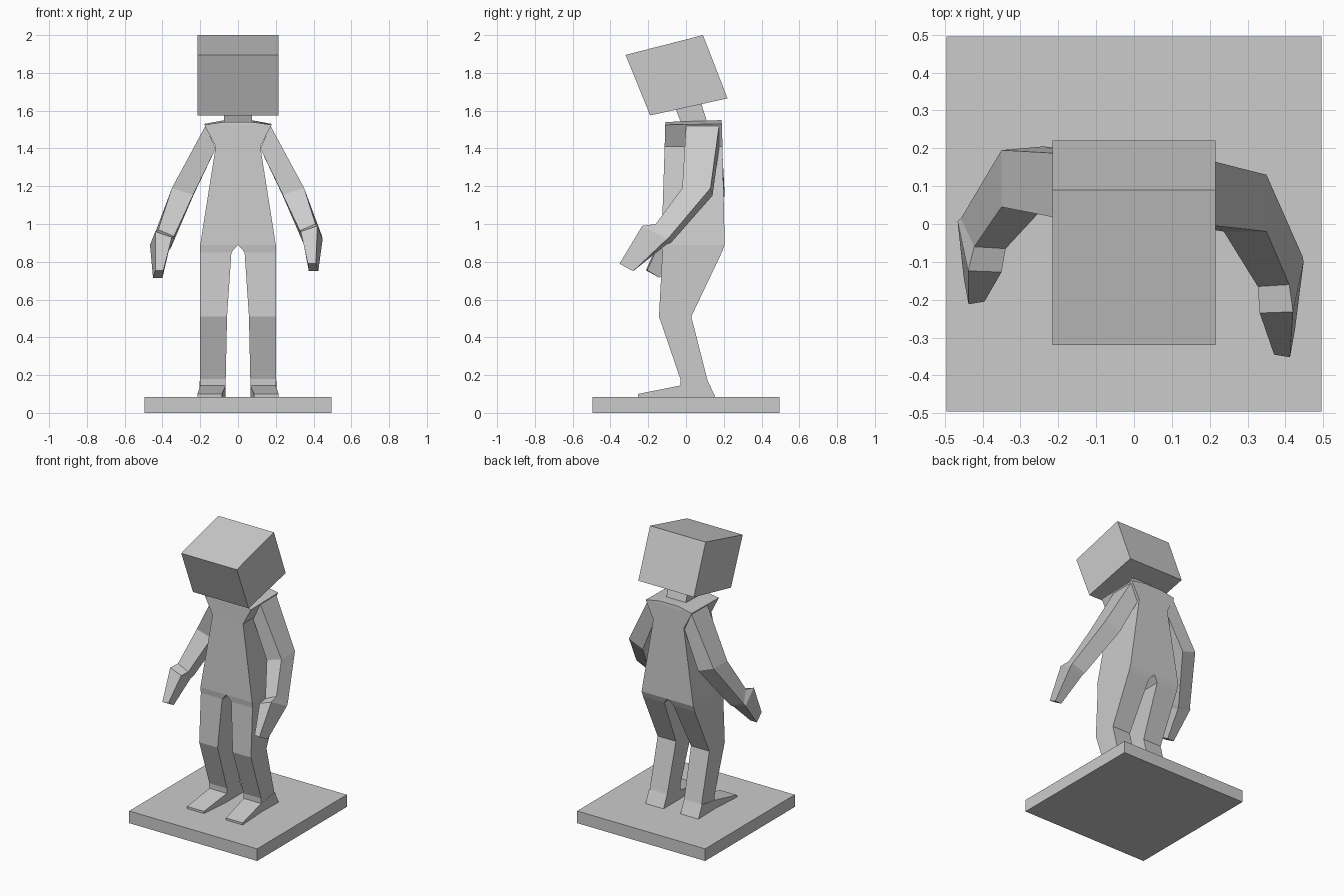
import bpy, bmesh

if "Cube" in bpy.data.objects:
    bpy.data.objects.remove(bpy.data.objects["Cube"])


def loft(name, sections):
    """Skin a row of equal-length point loops and cap both ends."""
    bm = bmesh.new()
    rings = [[bm.verts.new(p) for p in s] for s in sections]
    n = len(rings[0])
    for a, b in zip(rings, rings[1:]):
        for i in range(n):
            j = (i + 1) % n
            bm.faces.new((a[i], a[j], b[j], b[i]))
    bm.faces.new(rings[0])
    bm.faces.new(rings[-1])
    bmesh.ops.recalc_face_normals(bm, faces=bm.faces)
    mesh = bpy.data.meshes.new(name)
    bm.to_mesh(mesh)
    bm.free()
    obj = bpy.data.objects.new(name, mesh)
    bpy.context.collection.objects.link(obj)
    return obj


def side_prism(name, profile, w):
    """Extrude a (y, z) profile across the width."""
    return loft(name, [[(x, y, z) for y, z in profile] for x in (-w, w)])


def slab(x0, x1, yf, yb, zf, zb):
    """Four-point cross-section, front edge at zf and back edge at zb."""
    return [(x0, yf, zf), (x1, yf, zf), (x1, yb, zb), (x0, yb, zb)]


def upright(y_top, y_bot, x0, x1, z_top, z_bot):
    return [(x0, y_bot, z_bot), (x1, y_bot, z_bot), (x1, y_top, z_top), (x0, y_top, z_top)]


def mirror_x(obj):
    obj.modifiers.new("mirror", 'MIRROR').use_axis[0] = True


# Base plate
side_prism("base", [(-.495, 0), (.495, 0), (.495, .085), (-.495, .085)], .495)

# Tilted head and neck
side_prism("head", [(-.32, 1.895), (.09, 2.0), (.22, 1.665), (-.19, 1.575)], .215)
side_prism("neck", [(-.055, 1.61), (.08, 1.64), (.115, 1.53), (-.02, 1.52)], .075)

# Torso, from hips to the flared shoulder yoke
loft("torso", [
    slab(-.2, .2, -.13, .205, .89, .89),
    slab(-.118, .118, -.113, .193, 1.41, 1.41),
    slab(-.178, .178, -.11, .19, 1.525, 1.53),
    slab(-.07, .07, -.108, .188, 1.54, 1.55),
])

# Legs with bent knees
mirror_x(loft("leg", [
    slab(0, .2, -.13, .205, .89, .89),
    slab(.035, .2, -.125, .19, .85, .85),
    slab(.058, .2, -.143, .028, .51, .51),
    slab(.065, .2, -.03, .112, .18, .18),
    slab(.065, .2, -.03, .115, .145, .17),
]))

# Feet: heel, instep, toe
mirror_x(loft("foot", [
    upright(.115, .155, .065, .205, .17, .085),
    upright(-.03, -.03, .065, .2, .145, .085),
    upright(-.255, -.255, .085, .215, .1, .085),
]))

# Arm cross-sections: outer front, outer back, inner back, inner front
arm = [
    [(.172, 0, 1.52), (.172, .175, 1.52), (.118, .175, 1.40), (.118, 0, 1.40)],
    [(.35, -.02, 1.19), (.35, .13, 1.19), (.237, .14, 1.15), (.237, -.02, 1.155)],
    [(.41, -.16, 1.0), (.445, -.085, .935), (.345, -.08, .90), (.327, -.165, .965)],
    [(.42, -.232, .99), (.448, -.1, .92), (.348, -.105, .89), (.332, -.235, .96)],
    [(.412, -.352, .79), (.425, -.28, .75), (.375, -.28, .75), (.37, -.345, .79)],
]
# The other arm hangs further back and lower: shift of each section
shift = [(0, .01, 0), (0, .065, 0), (.012, .1, -.03), (.018, .108, -.03), (.025, .14, -.035)]

loft("right_arm", arm)
loft("left_arm", [[(-x - dx, y + dy, z + dz) for x, y, z in s]
                  for s, (dx, dy, dz) in zip(arm, shift)])
